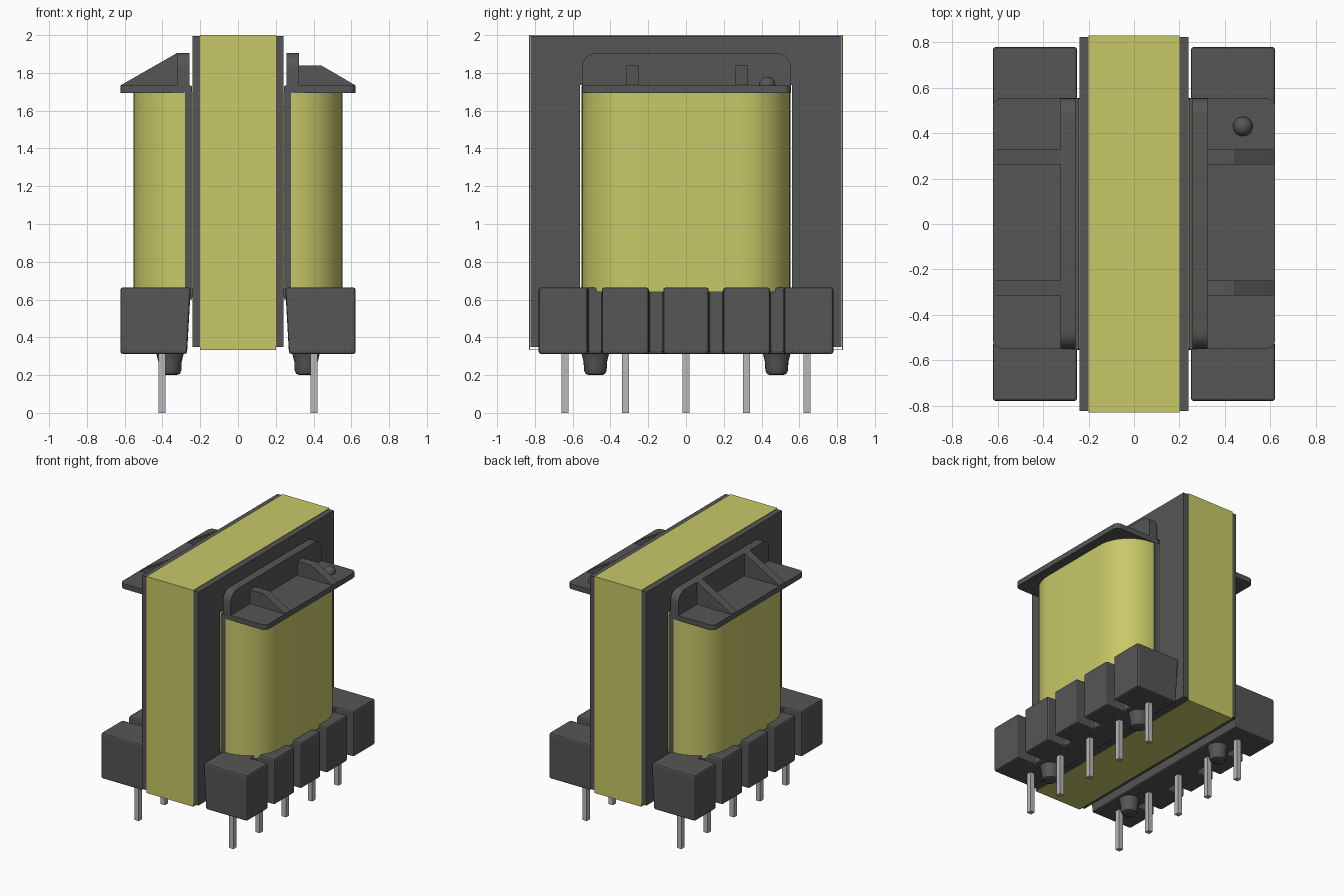
import bpy, bmesh, math
from mathutils import Vector

if "Cube" in bpy.data.objects:
    bpy.data.objects.remove(bpy.data.objects["Cube"])


def material(name, col):
    m = bpy.data.materials.new(name)
    m.use_nodes = True
    m.diffuse_color = (*col, 1)
    m.node_tree.nodes["Principled BSDF"].inputs["Base Color"].default_value = (*col, 1)
    return m


DARK = material("dark grey", (0.092, 0.092, 0.092))
YELLOW = material("tape yellow", (0.58, 0.58, 0.14))
METAL = material("pin metal", (0.48, 0.48, 0.48))


def finish(name, bm, mat, bevel=0, smooth=False):
    bmesh.ops.recalc_face_normals(bm, faces=bm.faces[:])
    me = bpy.data.meshes.new(name)
    bm.to_mesh(me)
    bm.free()
    ob = bpy.data.objects.new(name, me)
    bpy.context.collection.objects.link(ob)
    me.materials.append(mat)
    if bevel:
        mod = ob.modifiers.new("bevel", "BEVEL")
        mod.width, mod.segments = bevel, 2
        mod.limit_method, mod.angle_limit = "ANGLE", math.radians(40)
    if smooth:
        bpy.ops.object.select_all(action="DESELECT")
        ob.select_set(True)
        bpy.context.view_layer.objects.active = ob
        bpy.ops.object.shade_smooth_by_angle(angle=math.radians(35))
    return ob


def place(axis, p, h):
    """Map a 2D profile point and a height along the axis to 3D."""
    return {"x": (h, p[0], p[1]), "y": (p[0], h, p[1]), "z": (p[0], p[1], h)}[axis]


def prism(name, pts, axis, lo, hi, mat, bevel=0, smooth=False):
    bm = bmesh.new()
    a = [bm.verts.new(place(axis, p, lo)) for p in pts]
    b = [bm.verts.new(place(axis, p, hi)) for p in pts]
    bm.faces.new(a)
    bm.faces.new(b)
    n = len(pts)
    for i in range(n):
        bm.faces.new((a[i], a[(i + 1) % n], b[(i + 1) % n], b[i]))
    return finish(name, bm, mat, bevel, smooth)


def rounded(x0, x1, y0, y1, radii, seg=6):
    """Rectangle outline with radii for corners (x0,y0) (x1,y0) (x1,y1) (x0,y1)."""
    out = []
    corners = [(x0, y0, 1, 1), (x1, y0, -1, 1), (x1, y1, -1, -1), (x0, y1, 1, -1)]
    for k, ((x, y, sx, sy), r) in enumerate(zip(corners, radii)):
        if r == 0:
            out.append((x, y))
            continue
        for i in range(seg + 1):
            a = math.pi * (1 + k / 2 + i / seg / 2)
            out.append((x + sx * r + r * math.cos(a), y + sy * r + r * math.sin(a)))
    return out


def box(name, x, y, z, mat, bevel=0):
    return prism(name, [(x[0], y[0]), (x[1], y[0]), (x[1], y[1]), (x[0], y[1])],
                 "z", z[0], z[1], mat, bevel)


def frame(name, outer, inner, half, mat):
    """Rectangular frame in the YZ plane, rects are (y half, z low, z high)."""
    bm = bmesh.new()
    loops = []
    for h in (-half, half):
        for w, lo, hi in (outer, inner):
            loops.append([bm.verts.new((h, y, z)) for y, z in
                          ((-w, lo), (w, lo), (w, hi), (-w, hi))])
    for a, b in ((0, 1), (2, 3), (0, 2), (1, 3)):
        for i in range(4):
            j = (i + 1) % 4
            bm.faces.new((loops[a][i], loops[a][j], loops[b][j], loops[b][i]))
    return finish(name, bm, mat)


def lathe(name, profile, centre, mat):
    bm = bmesh.new()
    c = Vector(centre)
    vs = [bm.verts.new(c + Vector((r, 0, z))) for r, z in profile]
    es = [bm.edges.new(e) for e in zip(vs, vs[1:])]
    bmesh.ops.spin(bm, geom=vs + es, cent=c, axis=(0, 0, 1), angle=math.tau, steps=24)
    bmesh.ops.remove_doubles(bm, verts=bm.verts[:], dist=1e-4)
    return finish(name, bm, mat, smooth=True)


# Core with its window and centre leg, wrapped by a band of tape
frame("core", (0.824, 0.35, 1.994), (0.56, 0.61, 1.735), 0.24, DARK)
box("core_centre_leg", (-0.24, 0.24), (-0.28, 0.28), (0.60, 1.74), DARK)
frame("core_tape", (0.83, 0.332, 2.0), (0.826, 0.336, 1.996), 0.2, YELLOW)

# Winding
prism("winding", rounded(-0.552, 0.552, -0.55, 0.55, [0.27] * 4, 12),
      "z", 0.64, 1.70, YELLOW, smooth=True)
box("lower_flange", (-0.26, 0.26), (-0.555, 0.555), (0.612, 0.66), DARK)

PIN_Y = [-0.64, -0.32, 0, 0.32, 0.64]
for s, side in ((1, "left"), (-1, "right")):
    def span(a, b):
        return sorted((s * a, s * b))

    # Bobbin wall beside the core, top flange and upright lip
    box(side + "_bobbin_wall", span(0.243, 0.28), (-0.554, 0.554), (0.60, 1.73), DARK)
    x0, x1 = span(0.25, 0.622)
    radii = [0, 0.04, 0.04, 0] if s > 0 else [0.04, 0, 0, 0.04]
    prism(side + "_top_flange", rounded(x0, x1, -0.55, 0.555, radii),
          "z", 1.693, 1.733, DARK)
    prism(side + "_lip", rounded(-0.55, 0.555, 1.72, 1.905, [0, 0, 0.075, 0.075]),
          "x", *span(0.257, 0.323), DARK, smooth=True)

    # Ribs on the flange: stepped on one side, full triangles on the other
    if s > 0:
        rib = [(0.31, 1.72), (0.62, 1.72), (0.62, 1.735), (0.44, 1.84), (0.31, 1.84)]
    else:
        rib = [(-0.31, 1.72), (-0.62, 1.72), (-0.62, 1.735), (-0.323, 1.905), (-0.31, 1.905)]
    for i, (ya, yb) in enumerate(((-0.315, -0.25), (0.262, 0.328))):
        prism(f"{side}_rib_{i + 1}", rib, "y", ya, yb, DARK)

    # Pin rail: comb outline with four slots, inner face leaning outward below
    pts = [(s * 0.25, 0.78), (s * 0.25, -0.78), (s * 0.622, -0.78)]
    for ya, yb in ((-0.52, -0.445), (-0.197, -0.12), (0.12, 0.197), (0.445, 0.52)):
        pts += [(s * 0.622, ya), (s * 0.47, ya), (s * 0.47, yb), (s * 0.622, yb)]
    pts.append((s * 0.622, 0.78))
    rail = prism(side + "_pin_rail", pts, "z", 0.312, 0.664, DARK, bevel=0.012)
    for v in rail.data.vertices:
        if abs(v.co.x) < 0.3 and v.co.z < 0.5:
            v.co.x = s * 0.27

    # Pins
    for i, y in enumerate(PIN_Y):
        box(f"{side}_pin_{i + 1}", span(0.385, 0.422), (y - 0.019, y + 0.019),
            (0, 0.36), METAL)

    # Rounded standoff feet
    for i, y in enumerate((-0.48, 0.48)):
        lathe(f"{side}_standoff_{i + 1}",
              [(0.075, 0.32), (0.068, 0.295), (0.062, 0.27), (0.06, 0.225),
               (0.052, 0.207), (0.035, 0.2), (0, 0.2)], (s * 0.36, y, 0), DARK)

# Orientation bump on the flange
lathe("marker_bump", [(0.043 * math.cos(a * math.pi / 12), 0.043 * math.sin(a * math.pi / 12))
                      for a in range(-1, 7)], (0.48, 0.43, 1.737), DARK)
